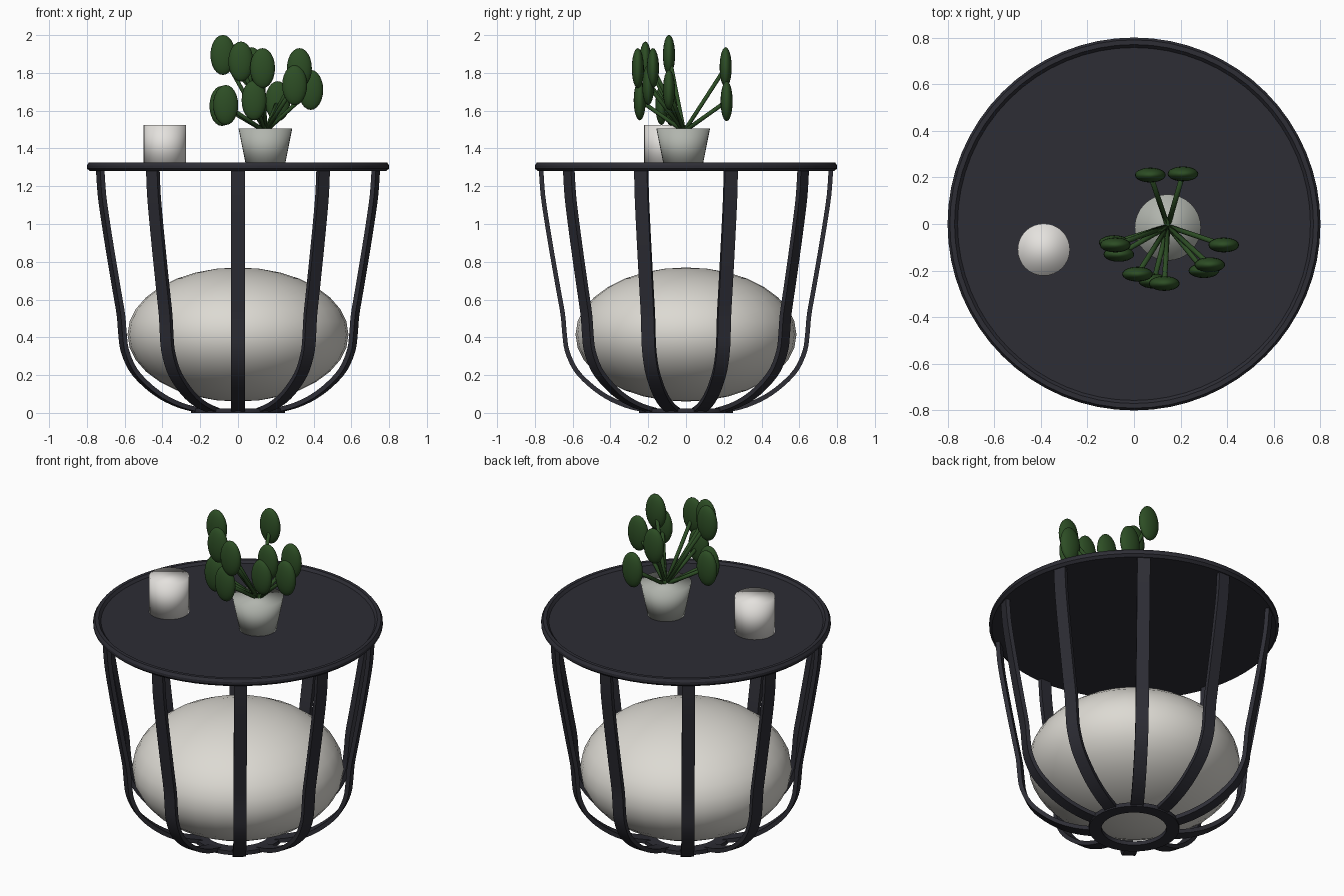
import bpy, bmesh, math
from mathutils import Vector, Matrix

if "Cube" in bpy.data.objects:
    bpy.data.objects.remove(bpy.data.objects["Cube"])


def material(name, rgb):
    m = bpy.data.materials.new(name)
    m.diffuse_color = (*rgb, 1)
    m.use_nodes = True
    m.node_tree.nodes["Principled BSDF"].inputs["Base Color"].default_value = m.diffuse_color
    return m


DARK = material("dark_metal", (0.026, 0.026, 0.035))
STONE = material("warm_white", (0.72, 0.70, 0.65))
WHITE = material("candle_white", (0.78, 0.76, 0.73))
POT = material("pot_grey", (0.44, 0.46, 0.42))
GREEN = material("leaf_green", (0.026, 0.075, 0.018))


def finish(bm, name, mat, angle=None):
    """Turn a bmesh into a smooth object; angle keeps sharper edges crisp."""
    bmesh.ops.recalc_face_normals(bm, faces=bm.faces)
    me = bpy.data.meshes.new(name)
    bm.to_mesh(me)
    bm.free()
    me.materials.append(mat)
    ob = bpy.data.objects.new(name, me)
    bpy.context.collection.objects.link(ob)
    bpy.ops.object.select_all(action='DESELECT')
    ob.select_set(True)
    bpy.context.view_layer.objects.active = ob
    if angle:
        bpy.ops.object.shade_smooth_by_angle(angle=math.radians(angle))
    else:
        bpy.ops.object.shade_smooth()
    return ob


def lathe(name, profile, mat, steps=64, closed=False, angle=30):
    bm = bmesh.new()
    verts = [bm.verts.new((r, 0, z)) for r, z in profile]
    pairs = list(zip(verts, verts[1:])) + ([(verts[-1], verts[0])] if closed else [])
    edges = [bm.edges.new(p) for p in pairs]
    bmesh.ops.spin(bm, geom=verts + edges, axis=(0, 0, 1), cent=(0, 0, 0),
                   angle=math.tau, steps=steps)
    bmesh.ops.remove_doubles(bm, verts=bm.verts, dist=1e-4)
    return finish(bm, name, mat, angle)


def ellipsoid(name, centre, size, mat, u, v):
    bm = bmesh.new()
    bmesh.ops.create_uvsphere(bm, u_segments=u, v_segments=v, radius=1,
                              matrix=Matrix.Translation(centre) @ Matrix.Diagonal((*size, 1)))
    return finish(bm, name, mat)


def cone(name, a, b, r1, r2, mat, sides):
    """Capped cylinder or cone running from point a to point b."""
    a, b = Vector(a), Vector(b)
    d = b - a
    rot = d.to_track_quat('Z', 'Y').to_matrix().to_4x4()
    bm = bmesh.new()
    bmesh.ops.create_cone(bm, cap_ends=True, segments=sides, radius1=r1, radius2=r2,
                          depth=d.length, matrix=Matrix.Translation((a + b) / 2) @ rot)
    return finish(bm, name, mat)


# Round tray top with a raised rim
lathe("table_top", [(0, 1.28), (0.785, 1.28), (0.8, 1.294), (0.8, 1.31), (0.79, 1.325),
                    (0.77, 1.325), (0.757, 1.31), (0, 1.31)], DARK)

# Flat ring that joins the legs at the floor
lathe("base_ring", [(0.18, 0), (0.25, 0), (0.25, 0.024), (0.18, 0.024)], DARK, closed=True)

# Ten bent flat-bar legs (radius, height along the bar)
PATH = [(0.767, 1.285), (0.757, 1.15), (0.735, 1.0), (0.705, 0.82), (0.675, 0.65),
        (0.652, 0.52), (0.643, 0.42), (0.63, 0.33), (0.585, 0.23), (0.51, 0.15),
        (0.42, 0.085), (0.32, 0.04), (0.22, 0.014)]


def smooth_path(pts, n=3):
    p = [Vector(q) for q in pts]
    p = [2 * p[0] - p[1]] + p + [2 * p[-1] - p[-2]]
    out = []
    for i in range(1, len(p) - 2):
        for k in range(n):
            t = k / n
            out.append(0.5 * (2 * p[i] + (p[i + 1] - p[i - 1]) * t
                       + (2 * p[i - 1] - 5 * p[i] + 4 * p[i + 1] - p[i + 2]) * t * t
                       + (3 * p[i] - p[i - 1] - 3 * p[i + 1] + p[i + 2]) * t ** 3))
    return out + [p[-2]]


def leg(index, half_width=0.036, half_thick=0.012):
    line = smooth_path(PATH)
    bm = bmesh.new()
    rows = []
    for i, c in enumerate(line):
        d = (line[min(i + 1, len(line) - 1)] - line[max(i - 1, 0)]).normalized()
        n = Vector((-d.y, d.x)) * half_thick
        rows.append([bm.verts.new((c.x + s * n.x, w * half_width, c.y + s * n.y))
                     for s, w in ((1, 1), (1, -1), (-1, -1), (-1, 1))])
    for a, b in zip(rows, rows[1:]):
        for k in range(4):
            j = (k + 1) % 4
            bm.faces.new((a[k], a[j], b[j], b[k]))
    bm.faces.new(rows[0])
    bm.faces.new(rows[-1])
    ang = math.pi / 2 + index * math.tau / 10
    bmesh.ops.rotate(bm, verts=bm.verts, cent=(0, 0, 0), matrix=Matrix.Rotation(ang, 3, 'Z'))
    finish(bm, f"leg_{index + 1}", DARK, 40)


for i in range(10):
    leg(i)

# Large cushion resting inside the cage
ellipsoid("cushion", (0, 0, 0.415), (0.585, 0.585, 0.355), STONE, 32, 16)

# Candle and plant pot
cone("candle", (-0.387, -0.11, 1.305), (-0.387, -0.11, 1.525), 0.112, 0.112, WHITE, 32)
cone("plant_pot", (0.145, -0.015, 1.305), (0.145, -0.015, 1.505), 0.102, 0.142, POT, 32)

# Plant: thin stems fanning out to upright oval leaves
LEAVES = [(-0.08, -0.09, 1.895), (0.015, -0.215, 1.86), (0.13, -0.255, 1.825),
          (0.325, -0.175, 1.825), (0.385, -0.09, 1.71), (0.3, -0.2, 1.735),
          (-0.065, -0.13, 1.63), (-0.085, -0.08, 1.625), (0.085, -0.245, 1.655),
          (0.07, 0.21, 1.83), (0.21, 0.215, 1.65)]
for i, p in enumerate(LEAVES):
    cone(f"stem_{i + 1}", (0.145, -0.01, 1.49), p, 0.011, 0.011, GREEN, 8)
    ellipsoid(f"leaf_{i + 1}", p, (0.066, 0.032, 0.106), GREEN, 20, 12)
